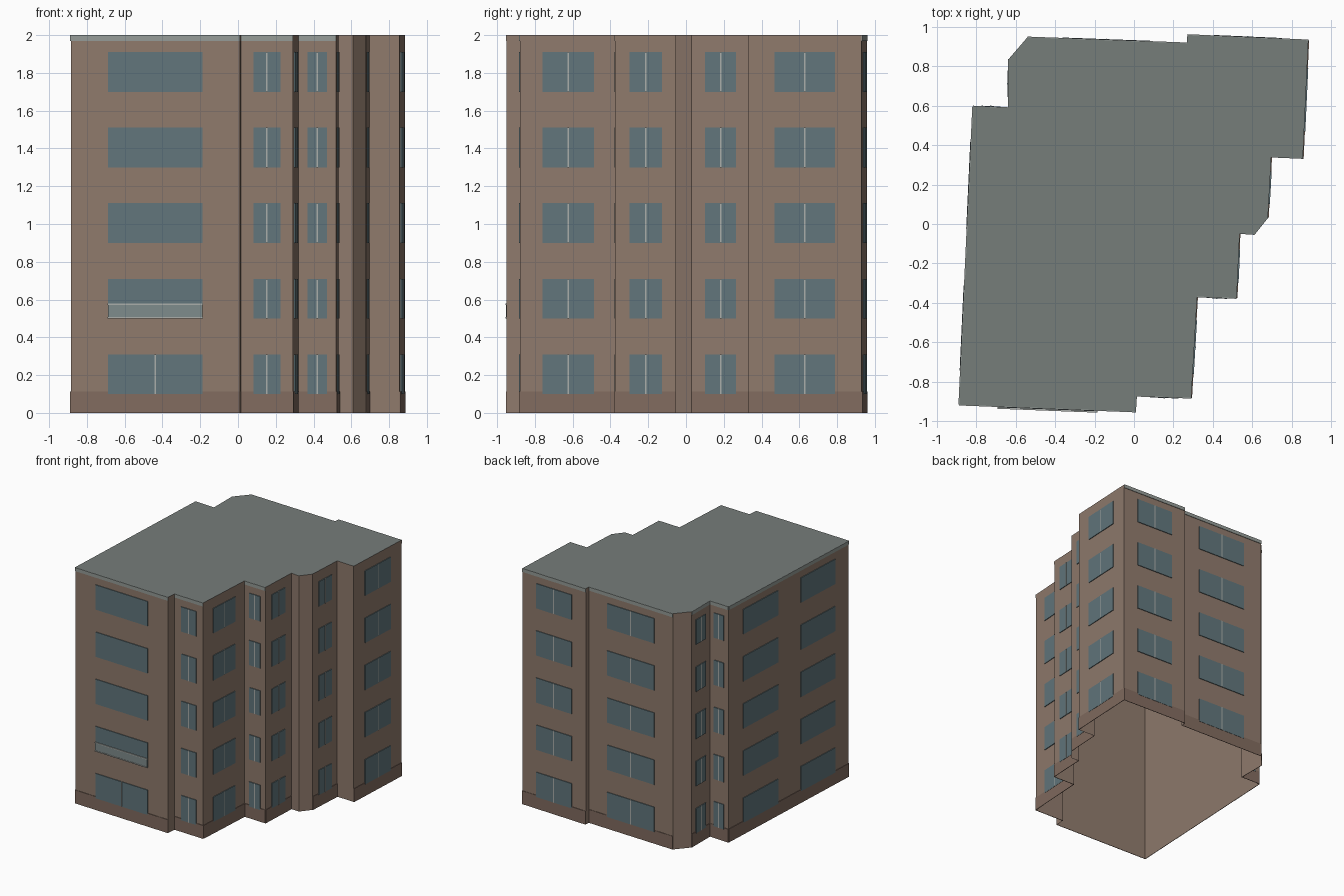
import bpy, bmesh
from mathutils import Vector

if "Cube" in bpy.data.objects:
    bpy.data.objects.remove(bpy.data.objects["Cube"])

H = 2.0
FLOORS = [0.10, 0.50, 0.90, 1.30, 1.70]
WIN_H = 0.21

# Footprint corners, counter-clockwise from the front left
P = [(-0.885, -0.915), (0.01, -0.95), (0.015, -0.87), (0.29, -0.88),
     (0.32, -0.367), (0.52, -0.375), (0.535, -0.05), (0.61, -0.055),
     (0.678, 0.03), (0.695, 0.337), (0.855, 0.33), (0.883, 0.93),
     (0.27, 0.957), (0.268, 0.915), (-0.54, 0.945), (-0.635, 0.835),
     (-0.635, 0.587), (-0.815, 0.595)]

# Windows on each wall: wall index -> list of (start, end) along the wall
WINDOWS = {0: [(0.22, 0.78)], 2: [(0.24, 0.765)], 3: [(0.235, 0.765)],
           4: [(0.235, 0.76)], 5: [(0.235, 0.76)], 8: [(0.235, 0.765)],
           10: [(0.23, 0.765)], 11: [(0.22, 0.78)], 13: [(0.22, 0.78)],
           15: [(0.23, 0.77)], 16: [(0.23, 0.77)],
           17: [(0.12, 0.41), (0.60, 0.885)]}
BANDED = [0, 2, 4, 11, 13, 15, 16, 17]


def finish(name, bm, color):
    me = bpy.data.meshes.new(name)
    bm.to_mesh(me)
    bm.free()
    mat = bpy.data.materials.new(name + "_colour")
    mat.diffuse_color = (*color, 1)
    mat.use_nodes = True
    mat.node_tree.nodes["Principled BSDF"].inputs["Base Color"].default_value = mat.diffuse_color
    me.materials.append(mat)
    ob = bpy.data.objects.new(name, me)
    bpy.context.collection.objects.link(ob)


def panel(bm, wall, t0, t1, z0, z1, off):
    """Thin raised panel on a wall, open at the back."""
    a = Vector((*P[wall], 0))
    b = Vector((*P[(wall + 1) % len(P)], 0))
    d = b - a
    n = Vector((d.y, -d.x, 0)).normalized() * off
    ring = [a + d * t + Vector((0, 0, z))
            for t, z in ((t0, z0), (t1, z0), (t1, z1), (t0, z1))]
    back = [bm.verts.new(p) for p in ring]
    front = [bm.verts.new(p + n) for p in ring]
    bm.faces.new(front)
    for i in range(4):
        j = (i + 1) % 4
        bm.faces.new((back[i], back[j], front[j], front[i]))


def length(wall):
    return (Vector(P[(wall + 1) % len(P)]) - Vector(P[wall])).length


# Outer walls, open underneath
bm = bmesh.new()
low = [bm.verts.new((x, y, 0)) for x, y in P]
top = [bm.verts.new((x, y, H)) for x, y in P]
for i in range(len(P)):
    j = (i + 1) % len(P)
    bm.faces.new((low[i], low[j], top[j], top[i]))
finish("walls", bm, (0.275, 0.195, 0.15))

# Flat roof
bm = bmesh.new()
bm.faces.new([bm.verts.new((x, y, H)) for x, y in P])
finish("roof", bm, (0.18, 0.205, 0.195))

# Plinth at the foot of the windowed walls
bm = bmesh.new()
for w in WINDOWS:
    panel(bm, w, 0, 1, 0, 0.113, 0.004)
finish("plinth", bm, (0.22, 0.147, 0.114))

# Roof edge band
bm = bmesh.new()
for w in BANDED:
    panel(bm, w, 0, 1, 1.97, H, 0.004)
finish("roof_band", bm, (0.30, 0.33, 0.31))

# Window panes and their centre bars
panes, bars = bmesh.new(), bmesh.new()
for w, spans in WINDOWS.items():
    half = 0.004 / length(w)
    for t0, t1 in spans:
        mid = (t0 + t1) / 2
        for k, z in enumerate(FLOORS):
            panel(panes, w, t0, t1, z, z + WIN_H, 0.006)
            if w != 17 and (w != 0 or k == 0):
                panel(bars, w, mid - half, mid + half, z, z + WIN_H, 0.008)
finish("window_panes", panes, (0.12, 0.18, 0.20))
finish("window_bars", bars, (0.40, 0.42, 0.40))

# Glass balustrade with two rails on the first floor
bm = bmesh.new()
panel(bm, 0, 0.22, 0.78, 0.50, 0.575, 0.010)
finish("balcony_glass", bm, (0.21, 0.26, 0.26))
bm = bmesh.new()
for z in (0.50, 0.57):
    panel(bm, 0, 0.218, 0.782, z, z + 0.008, 0.013)
finish("balcony_rails", bm, (0.40, 0.42, 0.40))
